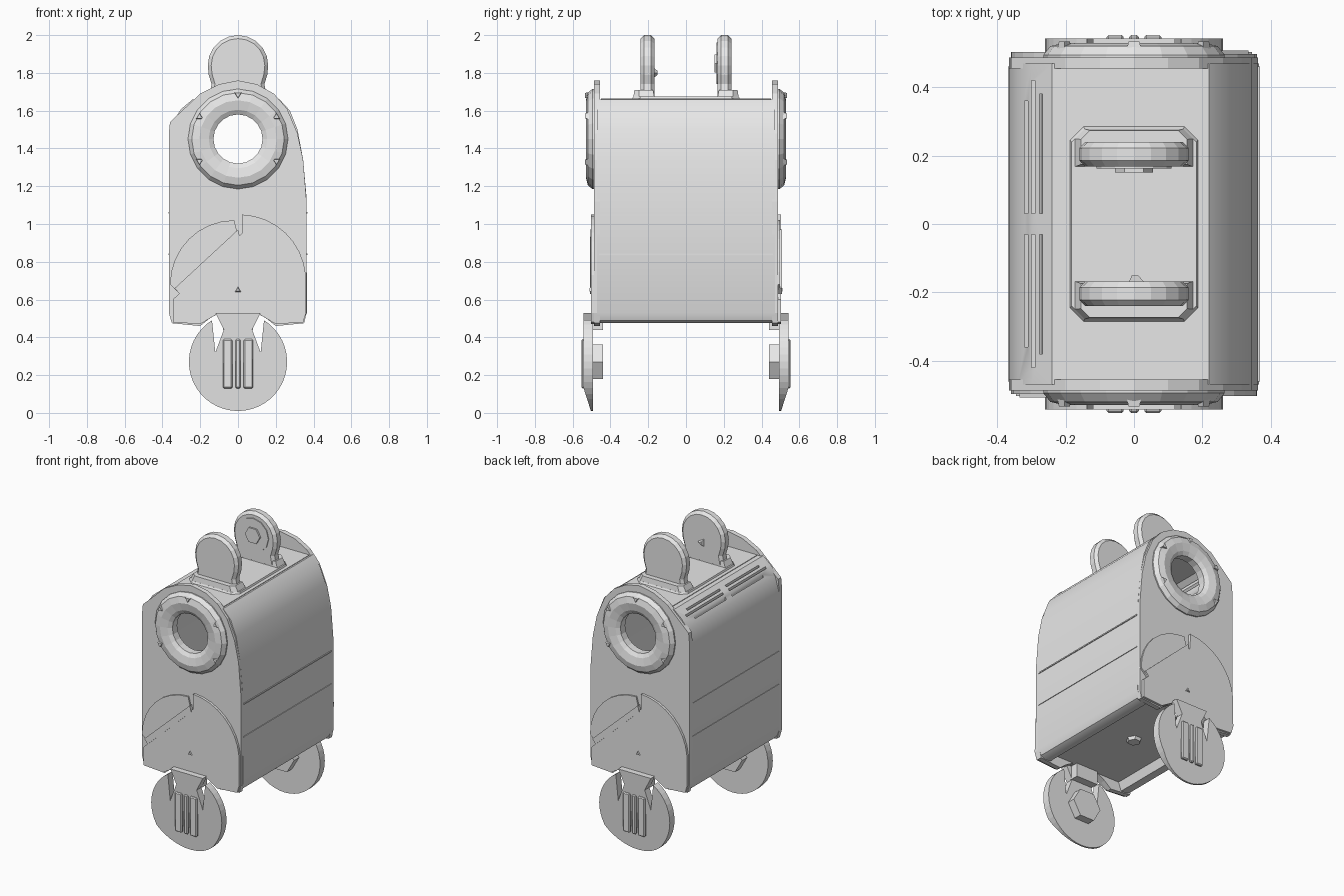
import bpy, bmesh
from math import sin, cos, radians
from mathutils import Vector

cube = bpy.data.objects.get("Cube")
if cube:
    bpy.data.objects.remove(cube, do_unlink=True)

grey = bpy.data.materials.new("light_grey")
grey.use_nodes = True
grey.diffuse_color = (0.8, 0.8, 0.8, 1)
grey.node_tree.nodes["Principled BSDF"].inputs["Base Color"].default_value = (0.8, 0.8, 0.8, 1)


def finish(name, bm):
    bmesh.ops.recalc_face_normals(bm, faces=bm.faces)
    mesh = bpy.data.meshes.new(name)
    bm.to_mesh(mesh)
    bm.free()
    mesh.materials.append(grey)
    obj = bpy.data.objects.new(name, mesh)
    bpy.context.collection.objects.link(obj)
    return obj


def bake(obj):
    """Apply every modifier on the object."""
    dg = bpy.context.evaluated_depsgraph_get()
    mesh = bpy.data.meshes.new_from_object(obj.evaluated_get(dg))
    obj.modifiers.clear()
    obj.data = mesh


def prism(name, pts, a, b, axis="y", bevel=0, taper=1, caps=True):
    """Extrude an outline from a to b along y or z; taper scales the far end."""
    c = Vector((sum(p[0] for p in pts), sum(p[1] for p in pts))) / len(pts)
    bm = bmesh.new()
    rings = []
    for w, k in ((a, 1), (b, taper)):
        flat = [c + (Vector(p) - c) * k for p in pts]
        rings.append([bm.verts.new((p.x, w, p.y) if axis == "y" else (p.x, p.y, w)) for p in flat])
    n = len(pts)
    for i in range(n):
        j = (i + 1) % n
        bm.faces.new((rings[0][i], rings[0][j], rings[1][j], rings[1][i]))
    if caps:
        bm.faces.new(rings[0])
        bm.faces.new(rings[1])
    obj = finish(name, bm)
    if bevel:
        mod = obj.modifiers.new("bevel", "BEVEL")
        mod.width, mod.segments, mod.limit_method = bevel, 1, "ANGLE"
        bake(obj)
    return obj


def rect(x0, x1, v0, v1):
    return [(x0, v0), (x1, v0), (x1, v1), (x0, v1)]


def arc(cx, cz, r, start, end, n):
    return [(cx + r * cos(radians(start + (end - start) * i / n)),
             cz + r * sin(radians(start + (end - start) * i / n))) for i in range(n + 1)]


def cut(obj, cutters):
    for c in cutters:
        mod = obj.modifiers.new("cut", "BOOLEAN")
        mod.operation, mod.solver, mod.object = "DIFFERENCE", "EXACT", c
    bake(obj)
    for c in cutters:
        bpy.data.objects.remove(c, do_unlink=True)


# Hollow body shell with a recessed floor
section = [(-.24, 1.66), (-.30, 1.61), (-.34, 1.55), (-.365, 1.46), (-.365, .53), (-.35, .49),
           (-.32, .475), (-.28, .475), (-.26, .53), (.26, .53), (.28, .475), (.32, .475),
           (.35, .49), (.365, .53), (.362, 1.15), (.345, 1.34), (.315, 1.5), (.275, 1.6), (.22, 1.66)]
shell = prism("body_shell", section, -.47, .47, caps=False)
wall = shell.modifiers.new("wall", "SOLIDIFY")
wall.thickness, wall.offset = .015, -1
bake(shell)

# Vent slits in the sloped shoulder
slits = []
for x, reach in ((-.315, .36), (-.295, .42), (-.272, .38)):
    for y0, y1 in ((.03, reach), (-reach, -.03)):
        slits.append(prism("slit_cutter", rect(x - .005, x + .005, y0, y1), 1.5, 1.8, "z"))
cut(shell, slits)
bpy.ops.object.select_all(action="DESELECT")
shell.select_set(True)
bpy.context.view_layer.objects.active = shell
bpy.ops.object.shade_smooth_by_angle(angle=radians(35))

# Top panel and handle base
prism("top_panel", rect(-.21, .21, -.45, .45), 1.655, 1.664, "z")
base = [(-.19, -.25), (-.15, -.29), (.15, -.29), (.19, -.25),
        (.19, .25), (.15, .29), (-.15, .29), (-.19, .25)]
prism("handle_base", base, 1.655, 1.675, "z", taper=.96)

# Thin seams along the lower sides
for s in (-1, 1):
    for z in (.84, 1.06):
        prism("side_seam", rect(s * .355, s * .368, z - .004, z + .004), -.46, .46)

end_outline = [(-.35, .475), (-.20, .46), (-.15, .50), (-.08, .54), (.08, .54), (.15, .50),
               (.20, .46), (.35, .475), (.363, .53), (.363, 1.12), (.345, 1.34), (.315, 1.48),
               (.26, 1.61), (.19, 1.69), (.10, 1.74), (0, 1.76), (-.10, 1.74), (-.20, 1.69),
               (-.36, 1.54), (-.366, 1.48), (-.366, .53)]
fan = arc(-.02, .68, .34, 90, 180, 8) + [(-.31, .63), (0, .94)]
blade = [(-.335, .66), (-.31, .63), (.01, .93), (0, .97)]
skirt = [(.02, .95)] + arc(.01, .70, .35, 88, 5, 8) + [(.36, .53), (.345, .48), (.2, .47),
                                                      (.1, .53), (-.1, .53), (-.2, .47),
                                                      (-.345, .48), (-.345, .60)]
wheel = arc(0, .27, .26, 58, -238, 36) + [(-.12, .32), (-.09, .40), (-.075, .44), (-.12, .53),
                                         (.12, .53), (.075, .44), (.09, .40), (.12, .32)]


for s, end in ((-1, "front"), (1, "back")):
    def turned(pts):
        return [(-s * x, z) for x, z in pts]

    # End plate with a round opening
    plate = prism(end + "_plate", end_outline, s * .455, s * .487)
    cut(plate, [prism("hole_cutter", arc(0, 1.45, .135, 0, 345, 23), s * .4, s * .6)])

    # Lamp ring, turned from a bevelled profile
    profile = [(.13, .455), (.13, .505), (.155, .52), (.205, .53), (.245, .52), (.265, .495), (.265, .475)]
    bm = bmesh.new()
    verts = [bm.verts.new((r, s * y, 1.45)) for r, y in profile]
    edges = [bm.edges.new(p) for p in zip(verts, verts[1:])]
    bmesh.ops.spin(bm, geom=verts + edges, cent=(0, 0, 1.45), axis=(0, 1, 0),
                   angle=radians(360), steps=20)
    bmesh.ops.remove_doubles(bm, verts=bm.verts, dist=.0005)
    finish(end + "_ring", bm)
    for a in (-30, 30, 90, 150, 210):
        x, z = .235 * cos(radians(a)), 1.45 + .235 * sin(radians(a))
        prism(end + "_ring_stud", arc(x, z, .026, a + 180, a + 420, 2), s * .505, s * .534, taper=.7)

    # Raised lower panels
    prism(end + "_fan_panel", turned(fan), s * .48, s * .497)
    prism(end + "_blade", turned(blade), s * .48, s * .508)
    prism(end + "_skirt_panel", turned(skirt), s * .48, s * .503)
    prism(end + "_rivet", arc(0, .65, .02, 90, 330, 2), s * .50, s * .51, taper=.6)

    # Wheel, leaning inward toward the ground, with hub and bars
    disc = prism(end + "_wheel", turned(wheel), s * .492, s * .542)
    for v in disc.data.vertices:
        if abs(v.co.y) > .52 and v.co.z < .13:
            v.co.y = s * (.50 + .042 * v.co.z / .13)
    for x0, x1 in ((-.08, -.03), (-.014, .014), (.03, .08)):
        prism(end + "_wheel_bar", rect(x0, x1, .13, .39), s * .53, s * .553, bevel=.006)
    prism(end + "_hub", arc(0, .27, .105, 0, 300, 5), s * .44, s * .50)
    prism(end + "_wheel_mount", rect(-.08, .08, .44, .54), s * .44, s * .50)

    # Handle lug on a sloped foot
    lug = [(-.155, 1.66), (-.14, 1.74), (-.155, 1.79)] + arc(0, 1.84, .16, 180, 0, 10) \
        + [(.155, 1.79), (.14, 1.74), (.155, 1.66)]
    prism(end + "_lug", lug, s * .168, s * .24, bevel=.018)
    foot = [(-.18, s * .165), (.18, s * .165), (.18, s * .25), (.15, s * .28),
            (-.15, s * .28), (-.18, s * .25)]
    prism(end + "_lug_foot", foot, 1.66, 1.71, "z", taper=.86)

# Pivot boss on the inner face of the rear lug
prism("pivot_disc", arc(0, 1.85, .11, 0, 330, 11), .17, .162)
prism("pivot_nut", arc(0, 1.85, .055, 0, 300, 5), .17, .15)
prism("front_pivot_pin", arc(0, 1.80, .03, 0, 240, 2), -.17, -.15, taper=.4)

# Drain plug under the floor
prism("floor_plug", arc(0, 0, .05, 0, 300, 5), .535, .51, "z", taper=.8)
